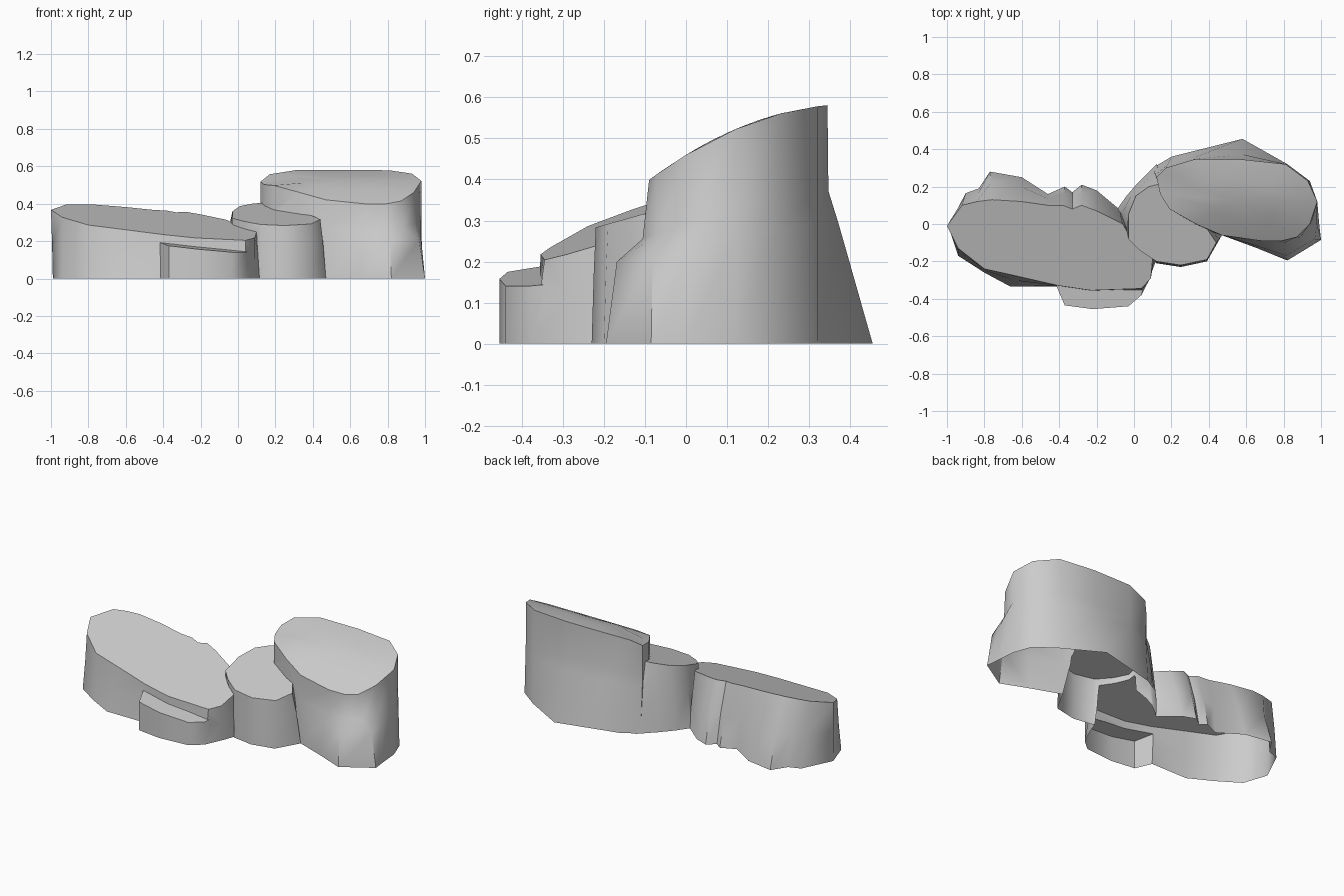
import bpy
import bmesh
import math

default_cube = bpy.data.objects.get("Cube")
if default_cube:
    bpy.data.objects.remove(default_cube, do_unlink=True)


def make_material(name, colour):
    material = bpy.data.materials.new(name)
    material.use_nodes = True
    material.diffuse_color = colour
    material.node_tree.nodes["Principled BSDF"].inputs["Base Color"].default_value = colour
    return material


stone = make_material("stone grey", (0.6, 0.6, 0.6, 1))


def blend(start, end, amount):
    return start + (end - start) * amount


def make_rock(name, outline, height, rings, split=0):
    """Loft a ground outline to a sloping crown as a closed solid.

    outline rows hold crown x, crown y, ground x, ground y.
    rings hold height fraction, spread on the back, spread on the front.
    """
    mesh = bmesh.new()
    loops = []
    for fraction, back_spread, front_spread in rings:
        loop = []
        for crown_x, crown_y, ground_x, ground_y in outline:
            spread = back_spread if crown_y > split else front_spread
            x = blend(crown_x, ground_x, spread)
            y = blend(crown_y, ground_y, spread)
            z = height(crown_x, crown_y) * fraction
            loop.append(mesh.verts.new((x, y, z)))
        loops.append(loop)

    # An inner loop and a hub let the crown follow its slope
    centre_x = sum(row[0] for row in outline) / len(outline)
    centre_y = sum(row[1] for row in outline) / len(outline)
    inner = []
    for crown_x, crown_y, _, _ in outline:
        x = blend(centre_x, crown_x, 0.5)
        y = blend(centre_y, crown_y, 0.5)
        inner.append(mesh.verts.new((x, y, height(x, y))))
    loops.append(inner)
    hub = mesh.verts.new((centre_x, centre_y, height(centre_x, centre_y)))

    count = len(outline)
    for lower, upper in zip(loops, loops[1:]):
        for i in range(count):
            j = (i + 1) % count
            mesh.faces.new((lower[i], lower[j], upper[j], upper[i]))
    for i in range(count):
        mesh.faces.new((inner[i], inner[(i + 1) % count], hub))
    mesh.faces.new(loops[0][::-1])
    bmesh.ops.recalc_face_normals(mesh, faces=mesh.faces)

    data = bpy.data.meshes.new(name)
    mesh.to_mesh(data)
    mesh.free()
    data.materials.append(stone)
    rock = bpy.data.objects.new(name, data)
    bpy.context.collection.objects.link(rock)
    return rock


# Tall rock, flaring out at the foot
tall_rock = make_rock(
    "tall_rock",
    [(.12, .25, .1, .3), (.14, .16, .16, .16), (.19, .08, .2, .06),
     (.33, 0, .34, -.02), (.47, -.06, .47, -.06), (.68, -.09, .66, -.13),
     (.79, -.09, .82, -.195), (.87, -.07, 1, -.085), (.94, 0, .99, 0),
     (.98, .12, .98, .12), (.93, .23, .94, .23), (.81, .32, .82, .32),
     (.58, .345, .58, .455), (.32, .345, .36, .4), (.17, .3, .2, .36)],
    lambda x, y: .46 + .61 * y - .75 * y * y - .6 * max(0, .2 - x),
    [(0, 1, 1), (.5, .25, .75), (.64, .02, .15), (1, 0, 0)],
)

# Middle rock, bridging the other two
middle_rock = make_rock(
    "middle_rock",
    [(-.03, -.08, -.02, -.08), (.03, -.14, .07, -.15), (.12, -.2, .12, -.21),
     (.25, -.22, .25, -.23), (.39, -.19, .39, -.2), (.44, -.1, .47, -.06),
     (.36, .02, .38, .02), (.24, .12, .24, .14), (.16, .22, .12, .32),
     (.08, .2, .02, .22), (.01, .15, -.04, .15), (-.03, .05, -.09, .08)],
    lambda x, y: .345 + .28 * y,
    [(0, 1, 1), (.6, .5, .5), (1, 0, 0)],
)

# Long low rock, with a ragged back
long_rock = make_rock(
    "long_rock",
    [(-1, -.01, -.99, -.02), (-.94, -.13, -.94, -.17), (-.8, -.24, -.8, -.26),
     (-.62, -.28, -.66, -.335), (-.4, -.33, -.4, -.335), (-.23, -.355, -.22, -.36),
     (.04, -.345, .04, -.38), (.09, -.29, .09, -.27), (.1, -.18, .12, -.19),
     (-.02, -.07, -.01, -.05), (-.06, 0, -.08, .08), (-.2, .07, -.2, .18),
     (-.28, .1, -.28, .21), (-.33, .08, -.33, .17), (-.38, .1, -.37, .2),
     (-.46, .1, -.46, .16), (-.6, .12, -.6, .25), (-.76, .13, -.77, .28),
     (-.84, .12, -.83, .19), (-.92, .1, -.9, .165)],
    lambda x, y: .31 + .3 * y - .06 * x,
    [(0, 1, 1), (.5, .6, .4), (1, 0, 0)],
    split=-.03,
)

# Low ledge along the front of the long rock
front_ledge = make_rock(
    "front_ledge",
    [(-.42, -.32, -.42, -.32), (-.37, -.435, -.37, -.435), (-.22, -.455, -.22, -.455),
     (-.03, -.44, -.03, -.44), (.04, -.38, .04, -.38), (.06, -.3, .06, -.3),
     (-.2, -.3, -.2, -.3)],
    lambda x, y: .19 + .12 * y - .1 * x,
    [(0, 1, 1), (1, 0, 0)],
)

# Weld the rocks into one skin without walls inside
bpy.ops.object.select_all(action="DESELECT")
tall_rock.select_set(True)
bpy.context.view_layer.objects.active = tall_rock
for rock in (middle_rock, long_rock, front_ledge):
    weld = tall_rock.modifiers.new("weld", "BOOLEAN")
    weld.operation = "UNION"
    weld.solver = "EXACT"
    weld.object = rock
    bpy.ops.object.modifier_apply(modifier=weld.name)
    bpy.data.objects.remove(rock, do_unlink=True)
tall_rock.name = "rock_formation"

# Leave the underside open
skin = bmesh.new()
skin.from_mesh(tall_rock.data)
underside = [face for face in skin.faces if all(v.co.z < .001 for v in face.verts)]
bmesh.ops.delete(skin, geom=underside, context="FACES")
skin.to_mesh(tall_rock.data)
skin.free()
bpy.ops.object.shade_smooth_by_angle(angle=math.radians(50))
